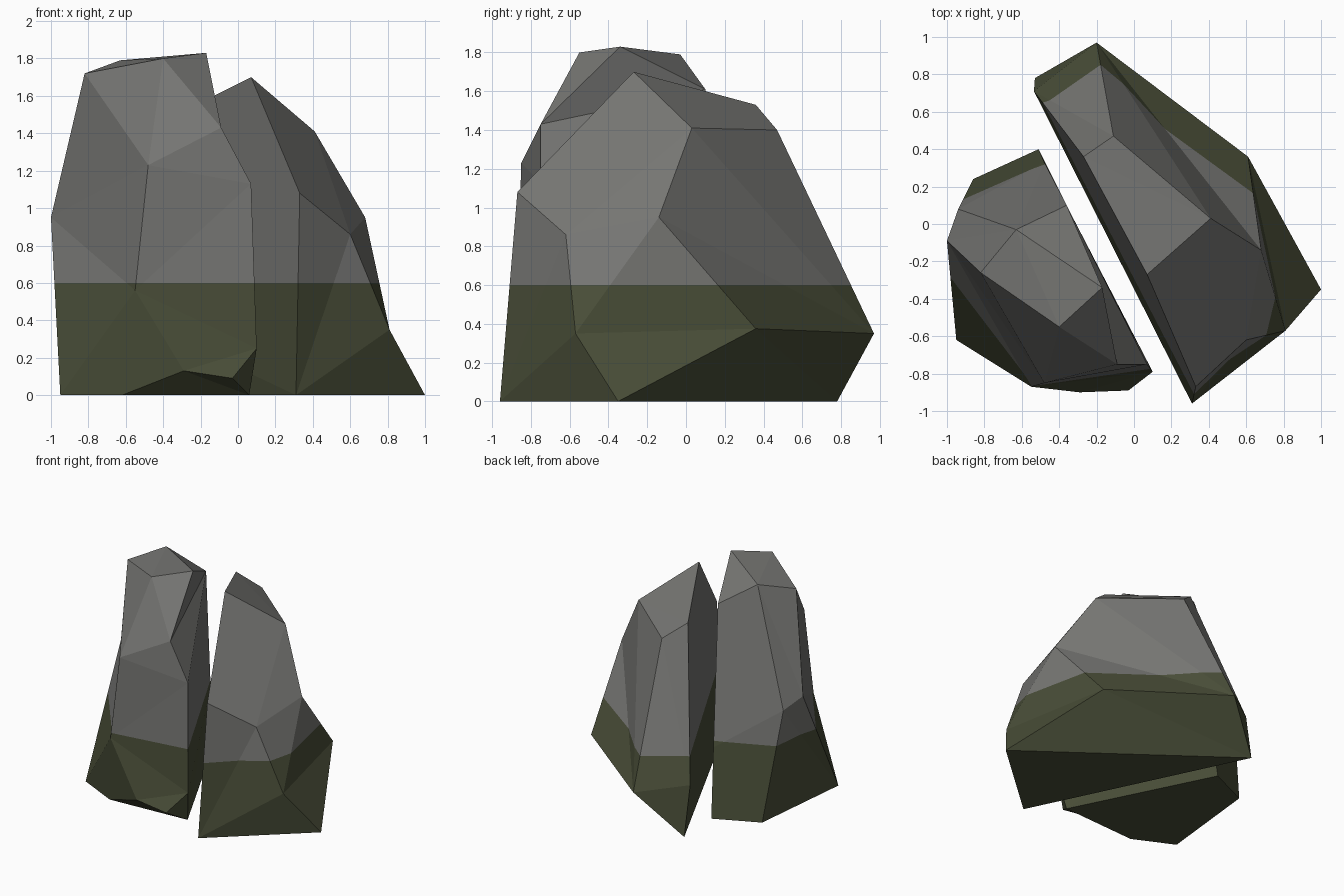
import bpy, bmesh, math

if "Cube" in bpy.data.objects:
    bpy.data.objects.remove(bpy.data.objects["Cube"])

MOSS_LINE = 0.6


def make_material(name, color):
    m = bpy.data.materials.new(name)
    m.diffuse_color = (*color, 1.0)
    m.use_nodes = True
    m.node_tree.nodes["Principled BSDF"].inputs["Base Color"].default_value = m.diffuse_color
    return m


stone = make_material("grey stone", (0.18, 0.18, 0.171))
moss = make_material("dark moss", (0.066, 0.075, 0.039))


def make_rock(name, corners, facets):
    """Faceted boulder: lettered corners, facets spelled from them, split at the moss line."""
    bm = bmesh.new()
    v = {key: bm.verts.new(co) for key, co in corners.items()}
    for word in facets.split():
        bm.faces.new([v[key] for key in word])
    bmesh.ops.recalc_face_normals(bm, faces=bm.faces[:])
    bmesh.ops.triangulate(bm, faces=bm.faces[:])
    # merge nearly flat triangles into broad facets
    bmesh.ops.dissolve_limit(bm, angle_limit=math.radians(1.5),
                             verts=bm.verts[:], edges=bm.edges[:])
    bmesh.ops.bisect_plane(bm, geom=bm.verts[:] + bm.edges[:] + bm.faces[:],
                           plane_co=(0, 0, MOSS_LINE), plane_no=(0, 0, 1))
    for f in bm.faces:
        f.material_index = int(f.calc_center_median().z < MOSS_LINE)
    me = bpy.data.meshes.new(name)
    bm.to_mesh(me)
    bm.free()
    me.materials.append(stone)
    me.materials.append(moss)
    ob = bpy.data.objects.new(name, me)
    bpy.context.collection.objects.link(ob)
    return ob


# Taller left half: crown a-e, shoulders f-j, flanks k-n and u, base p-t
make_rock("left_rock", {
    "a": (-0.17, -0.34, 1.83), "b": (-0.40, -0.55, 1.80), "c": (-0.82, -0.26, 1.72),
    "d": (-0.63, -0.03, 1.79), "e": (-0.36, 0.10, 1.61),
    "f": (-0.09, -0.75, 1.43), "g": (-0.48, -0.85, 1.23), "h": (0.07, -0.75, 1.13),
    "i": (-1.00, -0.09, 0.95), "j": (-0.94, 0.08, 0.88),
    "k": (-0.55, -0.87, 0.56), "l": (0.10, -0.79, 0.25), "m": (-0.03, -0.89, 0.09),
    "n": (-0.29, -0.90, 0.13), "u": (-0.48, 0.33, 0.55),
    "p": (-0.95, -0.62, 0), "q": (-0.62, -0.78, 0), "r": (0.06, -0.74, 0),
    "s": (-0.51, 0.40, 0), "t": (-0.86, 0.24, 0),
}, "abcd ade abf bfg bgc cgi igk ikp cdji ijtp "
   "fhg ghk hlk klmn knqp nmrq mlr afe fhe hlrsue deu duj just pqrst")

# Wider right half: crown a-d, shoulders e-g, flanks h-k, base p-r
make_rock("right_rock", {
    "a": (0.07, -0.27, 1.70), "b": (-0.27, 0.36, 1.53), "c": (-0.11, 0.47, 1.40),
    "d": (0.41, 0.03, 1.41),
    "e": (0.33, -0.87, 1.08), "f": (0.60, -0.62, 0.86), "g": (0.68, -0.14, 0.95),
    "h": (0.81, -0.57, 0.35), "i": (0.61, 0.36, 0.375), "j": (-0.20, 0.97, 0.35),
    "k": (-0.535, 0.71, 0.40),
    "p": (0.31, -0.96, 0), "q": (1.00, -0.35, 0), "r": (-0.53, 0.78, 0),
}, "abcd adgfe fgh efp fhp hqp ghi hqi gij dgj djc bcjk kjr qijr aepb bprk pqr")
